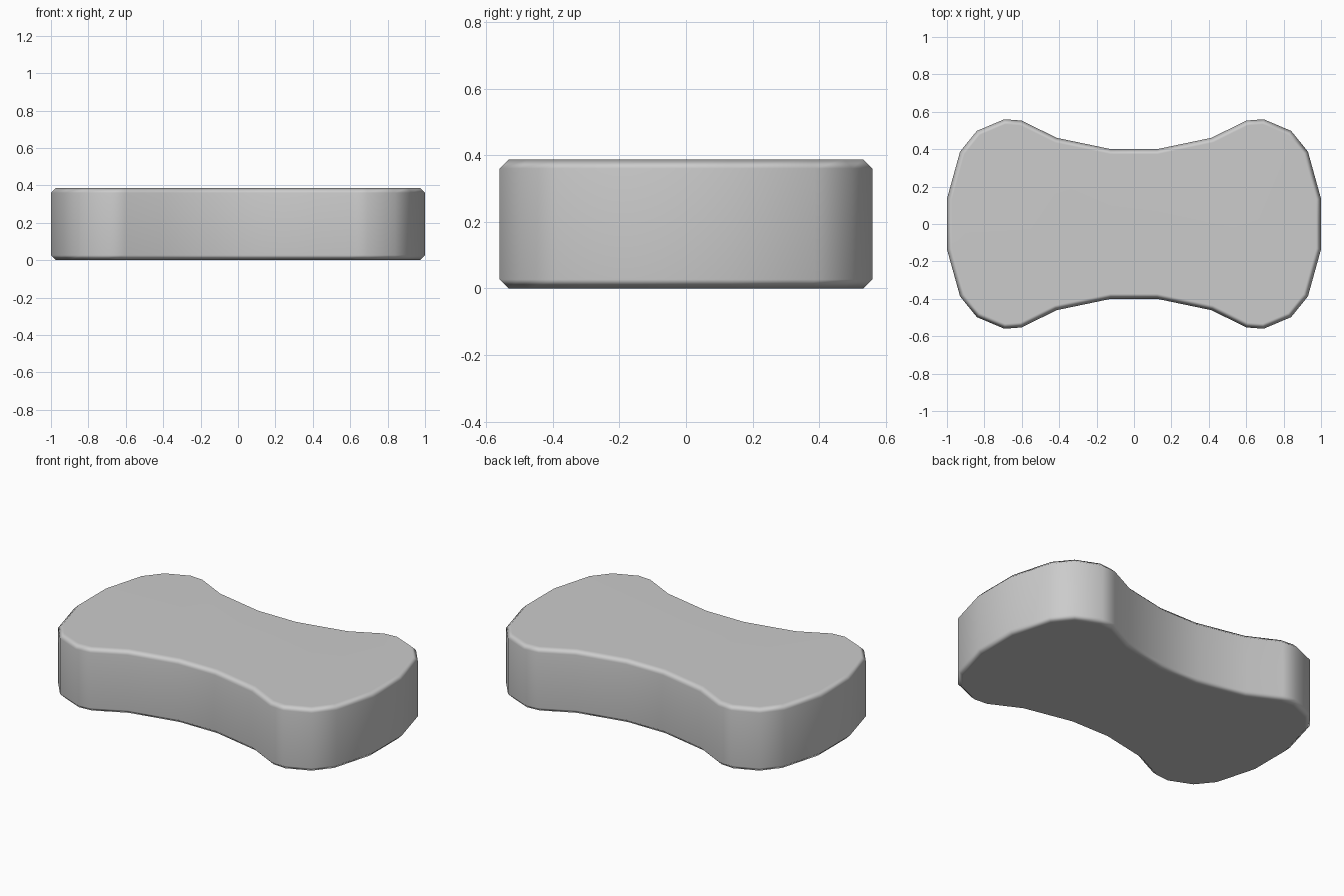
import bpy, bmesh

if "Cube" in bpy.data.objects:
    bpy.data.objects.remove(bpy.data.objects["Cube"])

HEIGHT = 0.387
CHAMFER = 0.027

# Quarter of the waisted outline, from the end to the middle
quarter = [(1.0, 0.135), (0.93, 0.387), (0.84, 0.498), (0.693, 0.56),
           (0.60, 0.553), (0.415, 0.461), (0.123, 0.40)]

# Mirror the quarter into a closed counter-clockwise loop
half = quarter + [(-x, y) for x, y in reversed(quarter)]
outline = half + [(-x, -y) for x, y in half]

# Extrude the outline into a slab
bm = bmesh.new()
base = bm.faces.new([bm.verts.new((x, y, 0)) for x, y in outline])
top = bmesh.ops.extrude_face_region(bm, geom=[base], use_keep_orig=True)
bmesh.ops.translate(bm, vec=(0, 0, HEIGHT),
                    verts=[v for v in top["geom"] if isinstance(v, bmesh.types.BMVert)])
bmesh.ops.recalc_face_normals(bm, faces=bm.faces)

# Chamfer the top and bottom rims
rims = [e for e in bm.edges if abs(e.verts[0].co.z - e.verts[1].co.z) < 1e-5]
bmesh.ops.bevel(bm, geom=rims, offset=CHAMFER, offset_type='OFFSET',
                segments=1, profile=0.5, affect='EDGES')
bmesh.ops.recalc_face_normals(bm, faces=bm.faces)

mesh = bpy.data.meshes.new("sponge_block")
bm.to_mesh(mesh)
bm.free()
block = bpy.data.objects.new("sponge_block", mesh)
bpy.context.collection.objects.link(block)

# Smooth shading that keeps the large faces flat
for p in mesh.polygons:
    p.use_smooth = True
weighted = block.modifiers.new("weighted_normals", 'WEIGHTED_NORMAL')
weighted.keep_sharp = True
